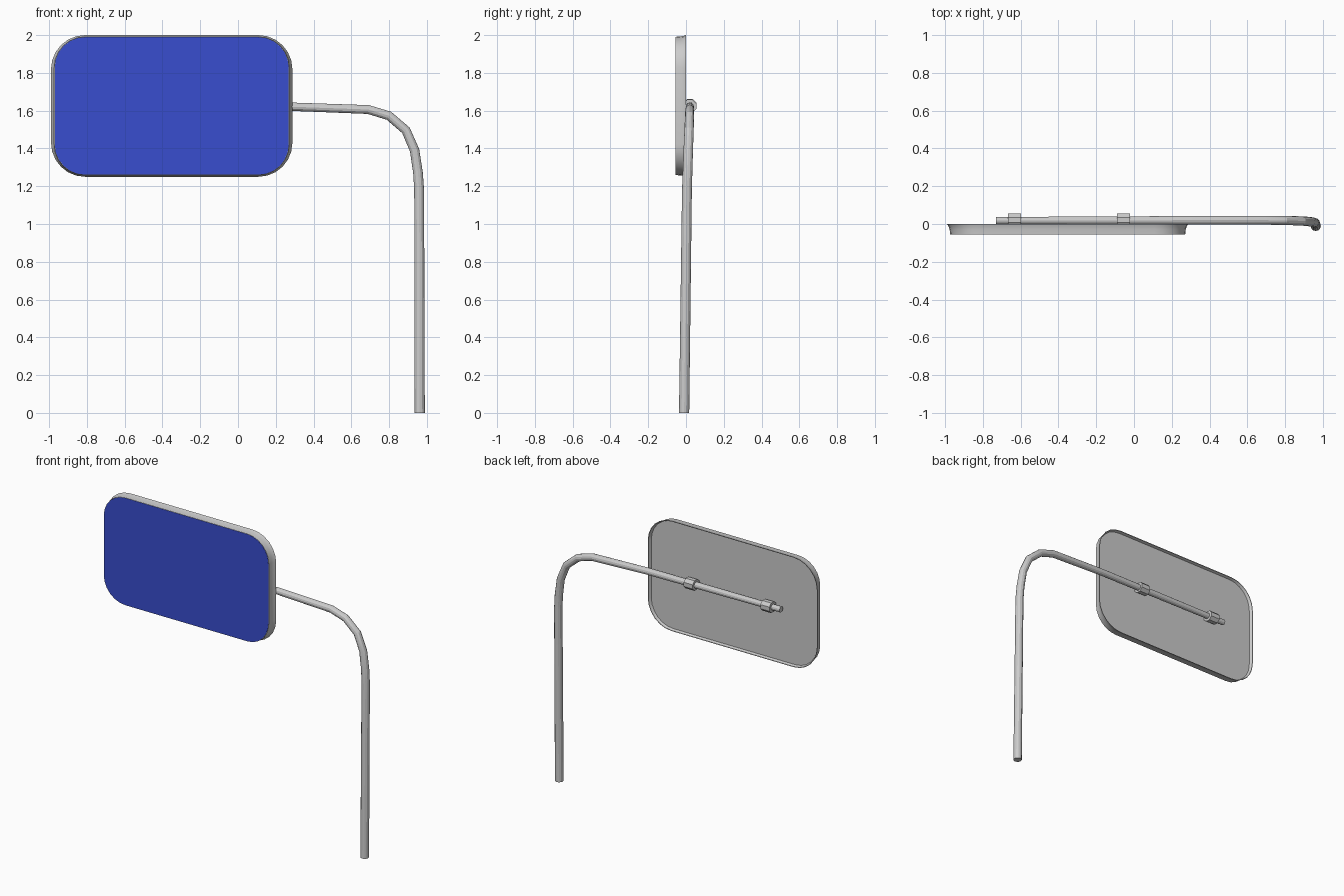
import bpy, bmesh, math
from mathutils import Vector

if "Cube" in bpy.data.objects:
    bpy.data.objects.remove(bpy.data.objects["Cube"])


def loft(name, rings, angle=None):
    """Skin a list of equal rings, cap both ends and face normals outward."""
    n = len(rings[0])
    verts = [tuple(v) for r in rings for v in r]
    faces = [(i * n + j, i * n + (j + 1) % n, (i + 1) * n + (j + 1) % n, (i + 1) * n + j)
             for i in range(len(rings) - 1) for j in range(n)]
    faces.append(tuple(reversed(range(n))))
    faces.append(tuple(range(len(verts) - n, len(verts))))
    mesh = bpy.data.meshes.new(name)
    mesh.from_pydata(verts, [], faces)
    bm = bmesh.new()
    bm.from_mesh(mesh)
    bmesh.ops.recalc_face_normals(bm, faces=bm.faces)
    bm.to_mesh(mesh)
    bm.free()
    obj = bpy.data.objects.new(name, mesh)
    bpy.context.collection.objects.link(obj)
    if angle:
        bpy.ops.object.select_all(action='DESELECT')
        obj.select_set(True)
        bpy.context.view_layer.objects.active = obj
        bpy.ops.object.shade_smooth_by_angle(angle=math.radians(angle))
    return obj


CX, CZ = -0.351, 1.625
SEG = 6


def rounded_rect(y, inset_x, inset_z):
    hx, hz, r = 0.639 - inset_x, 0.375 - inset_z, 0.18 - inset_x
    pts = []
    for k, (sx, sz) in enumerate([(1, 1), (-1, 1), (-1, -1), (1, -1)]):
        for s in range(SEG + 1):
            a = math.pi / 2 * (k + s / SEG)
            pts.append(Vector((CX + sx * (hx - r) + r * math.cos(a), y,
                               CZ + sz * (hz - r) + r * math.sin(a))))
    return pts


# Sign tray: front plate, flared rim, shallow recessed back
loft("sign_tray", [rounded_rect(*p) for p in [
    (-0.055, 0.017, 0.009), (-0.028, 0.014, 0.007), (-0.012, 0.008, 0.004),
    (0.0, 0.0, 0.0), (0.0, 0.004, 0.004), (-0.018, 0.014, 0.010)]], 35)

# Blue front face
face = loft("sign_face", [rounded_rect(-0.0565, 0.020, 0.011),
                          rounded_rect(-0.052, 0.020, 0.011)])
blue = bpy.data.materials.new("sign_blue")
blue.diffuse_color = (0.04, 0.075, 0.62, 1)
blue.use_nodes = True
blue.node_tree.nodes["Principled BSDF"].inputs["Base Color"].default_value = blue.diffuse_color
face.data.materials.append(blue)

# Bent tapering pole: x, y, z, radius
path = [(0.962, -0.010, 0.0, 0.027), (0.959, 0.005, 1.18, 0.026),
        (0.953, 0.008, 1.27, 0.0255), (0.935, 0.012, 1.39, 0.025),
        (0.889, 0.016, 1.496, 0.0245), (0.799, 0.019, 1.573, 0.024),
        (0.69, 0.020, 1.606, 0.0235), (0.28, 0.020, 1.621, 0.022),
        (-0.73, 0.018, 1.628, 0.019)]
pts = [Vector(p[:3]) for p in path]
rings = []
for i, p in enumerate(pts):
    d_in = (p - pts[max(i - 1, 0)]).normalized()
    d_out = (pts[min(i + 1, len(pts) - 1)] - p).normalized()
    t = (d_in + d_out).normalized()
    u = t.cross(Vector((0, 1, 0))).normalized()
    v = t.cross(u)
    rings.append([p + path[i][3] * (u * math.cos(a) + v * math.sin(a))
                  for a in [2 * math.pi * j / 12 for j in range(12)]])
loft("pole", rings, 20)

# Collar clamps holding the arm against the back of the tray
for name, x, z in [("inner_clamp", -0.055, 1.624), ("outer_clamp", -0.633, 1.627)]:
    ring = [(0.021 + 0.037 * math.sin(a), z + 0.037 * math.cos(a))
            for a in [math.pi / 8 * (2 * k + 1) for k in range(8)]]
    ring = [(min(y, 0.057) if y > 0 else -0.020, pz) for y, pz in ring]
    loft(name, [[Vector((x + s * 0.034, y, pz)) for y, pz in ring] for s in (1, -1)])
